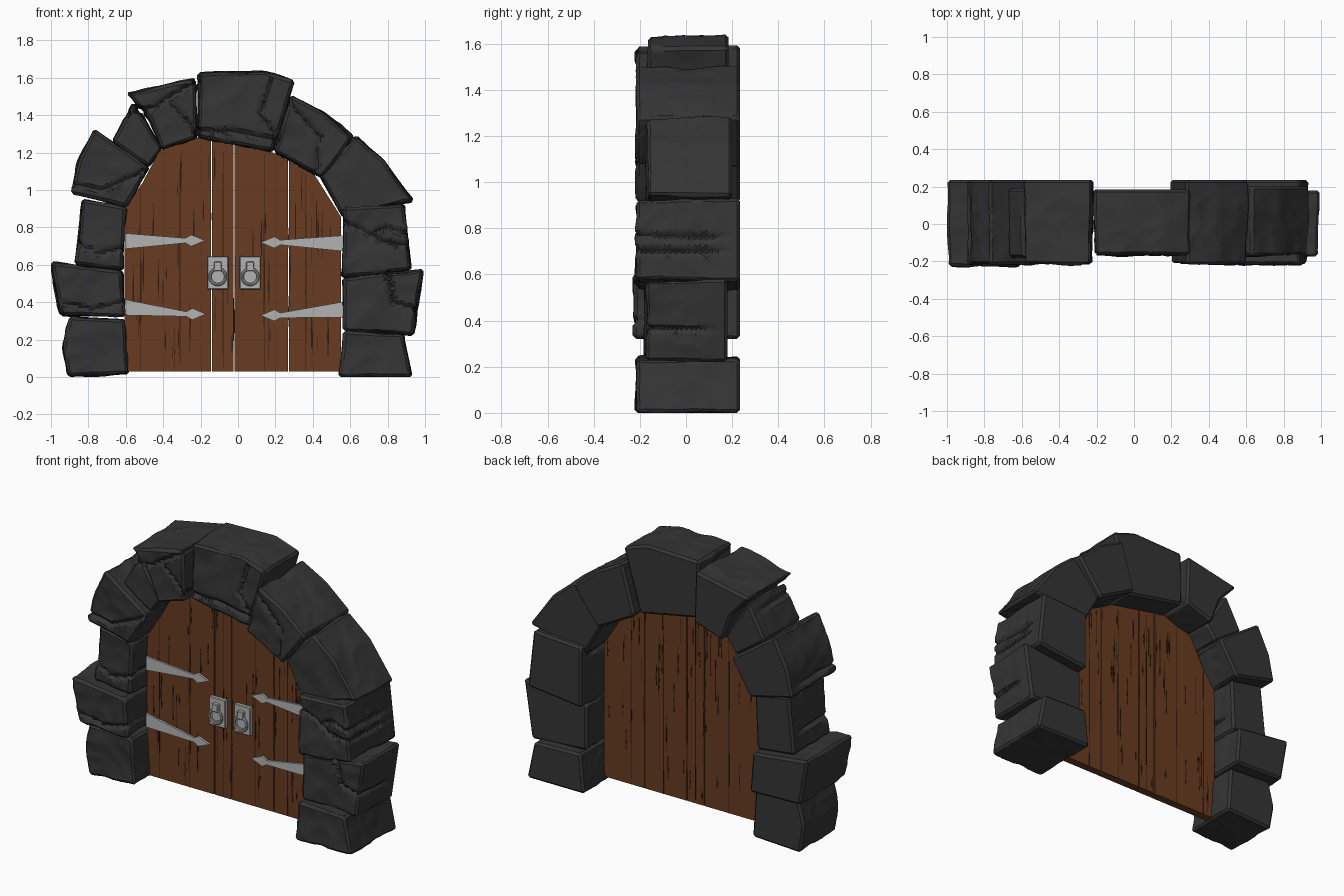
import bpy, bmesh, math, random
from mathutils import Vector, noise
from mathutils.geometry import intersect_point_line

if "Cube" in bpy.data.objects:
    bpy.data.objects.remove(bpy.data.objects["Cube"])

random.seed(4)


def material(name, r, g, b):
    m = bpy.data.materials.new(name)
    m.diffuse_color = (r, g, b, 1)
    m.use_nodes = True
    m.node_tree.nodes["Principled BSDF"].inputs["Base Color"].default_value = m.diffuse_color
    return m


STONE = material("dark_stone", .035, .035, .036)
WOOD = material("wood", .14, .045, .015)
DARK = material("wood_groove", .03, .011, .005)
IRON = material("iron", .45, .45, .45)


def finish(bm, name, mat):
    bmesh.ops.recalc_face_normals(bm, faces=bm.faces)
    me = bpy.data.meshes.new(name)
    bm.to_mesh(me)
    bm.free()
    me.materials.append(mat)
    ob = bpy.data.objects.new(name, me)
    bpy.context.collection.objects.link(ob)
    return ob


def add_prism(bm, outline, y0, y1, front_scale=1.0):
    """Extrude an (x, z) outline from y0 (front) to y1 (back)."""
    n = len(outline)
    cx, cz = (sum(p[i] for p in outline) / n for i in (0, 1))
    front = [bm.verts.new((cx + (x - cx) * front_scale, y0, cz + (z - cz) * front_scale))
             for x, z in outline]
    back = [bm.verts.new((x, y1, z)) for x, z in outline]
    bm.faces.new(front)
    bm.faces.new(back[::-1])
    for i in range(n):
        j = (i + 1) % n
        bm.faces.new((front[i], back[i], back[j], front[j]))


def prism(name, outline, y0, y1, mat, bevel=0.0):
    bm = bmesh.new()
    add_prism(bm, outline, y0, y1)
    bmesh.ops.recalc_face_normals(bm, faces=bm.faces)
    if bevel:
        bmesh.ops.bevel(bm, geom=bm.edges[:], offset=bevel, segments=1, affect='EDGES')
    return finish(bm, name, mat)


# Arch stones: front outline, front y, back y
left_stones = [
    ([(-.91, 0), (-.58, .015), (-.60, .31), (-.90, .325), (-.94, .17)], -.18, .18),
    ([(-1, .615), (-.62, .57), (-.60, .32), (-.95, .33)], -.225, .235),
    ([(-.835, .955), (-.60, .91), (-.615, .57), (-.875, .60)], -.18, .185),
    ([(-.77, 1.33), (-.47, 1.12), (-.60, .91), (-.895, .98), (-.86, 1.15)], -.215, .235),
    ([(-.56, 1.47), (-.40, 1.22), (-.475, 1.12), (-.675, 1.26)], -.18, .19),
    ([(-.60, 1.52), (-.225, 1.595), (-.215, 1.275), (-.41, 1.21), (-.47, 1.38)], -.215, .235),
]
right_stones = [
    ([(-.215, 1.63), (.14, 1.64), (.305, 1.585), (.19, 1.20), (-.22, 1.28)], -.165, .185),
    ([(.28, 1.51), (.45, 1.42), (.615, 1.28), (.45, 1.06), (.19, 1.20)], -.215, .235),
    ([(.63, 1.29), (.78, 1.165), (.94, .94), (.56, .85), (.43, 1.08)], -.17, .20),
    ([(.56, .91), (.89, .93), (.93, .57), (.56, .53)], -.215, .235),
    ([(.56, .53), (.995, .58), (.94, .22), (.56, .245)], -.175, .18),
    ([(.565, .245), (.885, .235), (.935, 0), (.54, 0)], -.215, .235),
]
# Crack lines drawn on the stone fronts
cracks = [
    [(.56, .83), (.66, .79), (.78, .72), (.92, .70)], [(.74, .78), (.80, .80), (.92, .76)],
    [(-.62, 1.40), (-.45, 1.44), (-.36, 1.50), (-.22, 1.58)], [(-.38, 1.48), (-.26, 1.36), (-.22, 1.30)],
    [(.28, 1.46), (.44, 1.28), (.42, 1.10)], [(-.22, 1.32), (0, 1.31), (.2, 1.27)],
    [(-.87, .72), (-.74, .66), (-.61, .69)], [(-.94, .40), (-.78, .36), (-.62, .40)],
    [(-.89, 1.03), (-.72, 1.00), (-.5, 1.10)], [(.80, .56), (.83, .40), (.97, .36)],
    [(.18, 1.58), (.12, 1.40), (.2, 1.3)],
]


def crack_distance(p):
    best = 1.0
    for line in cracks:
        for a, b in zip(line, line[1:]):
            a, b = Vector((*a, 0)), Vector((*b, 0))
            q, t = intersect_point_line(p, a, b)
            q = a.lerp(b, min(1, max(0, t)))
            best = min(best, (p - q).length)
    return best


def stone(name, outline, y0, y1):
    bm = bmesh.new()
    add_prism(bm, outline, y0, y1, .97)
    bmesh.ops.recalc_face_normals(bm, faces=bm.faces)
    bmesh.ops.bevel(bm, geom=bm.edges[:], offset=.014, segments=1, affect='EDGES')
    # refine evenly so the chipped surface can be sculpted
    for _ in range(8):
        bmesh.ops.triangulate(bm, faces=bm.faces[:])
        long = [e for e in bm.edges if e.calc_length() > .026]
        if not long:
            break
        bmesh.ops.subdivide_edges(bm, edges=long, cuts=1)
    bmesh.ops.triangulate(bm, faces=bm.faces[:])
    bm.normal_update()
    for v in bm.verts:
        rough = min(1, max(0, (y1 - .02 - v.co.y) / .12))   # backs stay flat
        warp = noise.noise(v.co * 4.5) * .016 + abs(noise.noise(v.co * 9 + Vector((7, 1, 3)))) * -.012
        d = crack_distance(Vector((v.co.x, v.co.z, 0))) + noise.noise(v.co * 14) * .006
        groove = max(0, 1 - abs(d) / .017) * .022
        v.co += v.normal * rough * (warp + .003 - groove)
        v.co.z = max(0, v.co.z)
        v.co.x = min(1, max(-1, v.co.x))
    return finish(bm, name, STONE)


smooth = []
for side, stones in (("left", left_stones), ("right", right_stones)):
    for i, (outline, y0, y1) in enumerate(stones):
        part = "keystone" if (side, i) == ("right", 0) else f"arch_stone_{side}_{i + 1}"
        smooth.append(stone(part, outline, y0, y1))

# Door planks, cut to the arch line
door_top = [(-.61, .90), (-.51, 1.04), (-.42, 1.21), (-.22, 1.28), (.19, 1.20), (.41, 1.08), (.555, .85)]
FRONT, BACK = -.03, .02


def top_z(x):
    for (xa, za), (xb, zb) in zip(door_top, door_top[1:]):
        if xa <= x <= xb:
            return za + (zb - za) * (x - xa) / (xb - xa)
    return .85


seams = [-.61, -.142, -.022, .27, .555]
for i, (a, b) in enumerate(zip(seams, seams[1:])):
    a, b = a + .003, b - .003
    crown = [(a, top_z(a))] + [p for p in door_top if a < p[0] < b] + [(b, top_z(b))]
    prism(f"door_plank_{i + 1}", [(a, .03)] + crown + [(b, .03)], FRONT, BACK, WOOD)

# Wood grain: thin dark splits on both faces, plus long board joints
bm = bmesh.new()


def split(x, z0, z1, w, y):
    z1 = min(z1, top_z(x) - .02)
    if z1 - z0 > .03:
        zm = z0 + (z1 - z0) * .4
        add_prism(bm, [(x - w * .3, z0), (x + w * .3, z0), (x + w, zm), (x + w * .3, z1),
                       (x - w * .3, z1), (x - w, zm)], y - .0015, y + .0015)


for y in (FRONT, BACK):
    for x in (-.52, -.31, -.08, .14, .363):
        split(x, .03, 1.3, .0035, y)
    for k in range(55):
        x, z = random.uniform(-.58, .53), random.uniform(.03, 1.1)
        split(x, z, z + random.uniform(.06, .26), random.uniform(.002, .005), y)
finish(bm, "wood_grain", DARK)


# Strap hinges: tapered bar with a spear tip
def hinge(name, x0, z0, x1, z1):
    s = 1 if x1 > x0 else -1
    neck, wide = x1 - s * .105, x1 - s * .075
    half = [(x0, z0, .042), (neck, z1, .013), (wide, z1, .031)]
    outline = [(x, z + h) for x, z, h in half] + [(x1, z1)] + [(x, z - h) for x, z, h in half[::-1]]
    prism(name, outline, FRONT - .012, FRONT + .005, IRON)


hinge("hinge_left_upper", -.605, .727, -.175, .73)
hinge("hinge_left_lower", -.605, .373, -.17, .337)
hinge("hinge_right_upper", .558, .715, .12, .72)
hinge("hinge_right_lower", .558, .36, .12, .33)


def rect(cx, cz, w, h):
    return [(cx - w / 2, cz - h / 2), (cx + w / 2, cz - h / 2), (cx + w / 2, cz + h / 2), (cx - w / 2, cz + h / 2)]


# Ring pulls on back plates
for side, cx in (("left", -.108), ("right", .065)):
    prism(f"pull_plate_{side}", rect(cx, .557, .112, .176), FRONT - .022, FRONT + .004, IRON, .004)
    prism(f"pull_mount_{side}", rect(cx, .592, .042, .05), FRONT - .045, FRONT - .015, IRON, .004)
    boss = [(cx + .03 * math.cos(t * math.tau / 20), .537 + .03 * math.sin(t * math.tau / 20)) for t in range(20)]
    prism(f"pull_boss_{side}", boss, FRONT - .03, FRONT - .015, IRON)
    bpy.ops.mesh.primitive_torus_add(location=(cx, FRONT - .036, .537), rotation=(math.pi / 2, 0, 0),
                                     major_radius=.042, minor_radius=.008,
                                     major_segments=32, minor_segments=8)
    ring = bpy.context.object
    ring.name = f"pull_ring_{side}"
    ring.data.materials.append(IRON)
    smooth.append(ring)

# Smooth shading with crisp stone edges
bpy.ops.object.select_all(action='DESELECT')
for ob in smooth:
    ob.select_set(True)
bpy.context.view_layer.objects.active = smooth[0]
bpy.ops.object.shade_smooth_by_angle(angle=math.radians(35))
